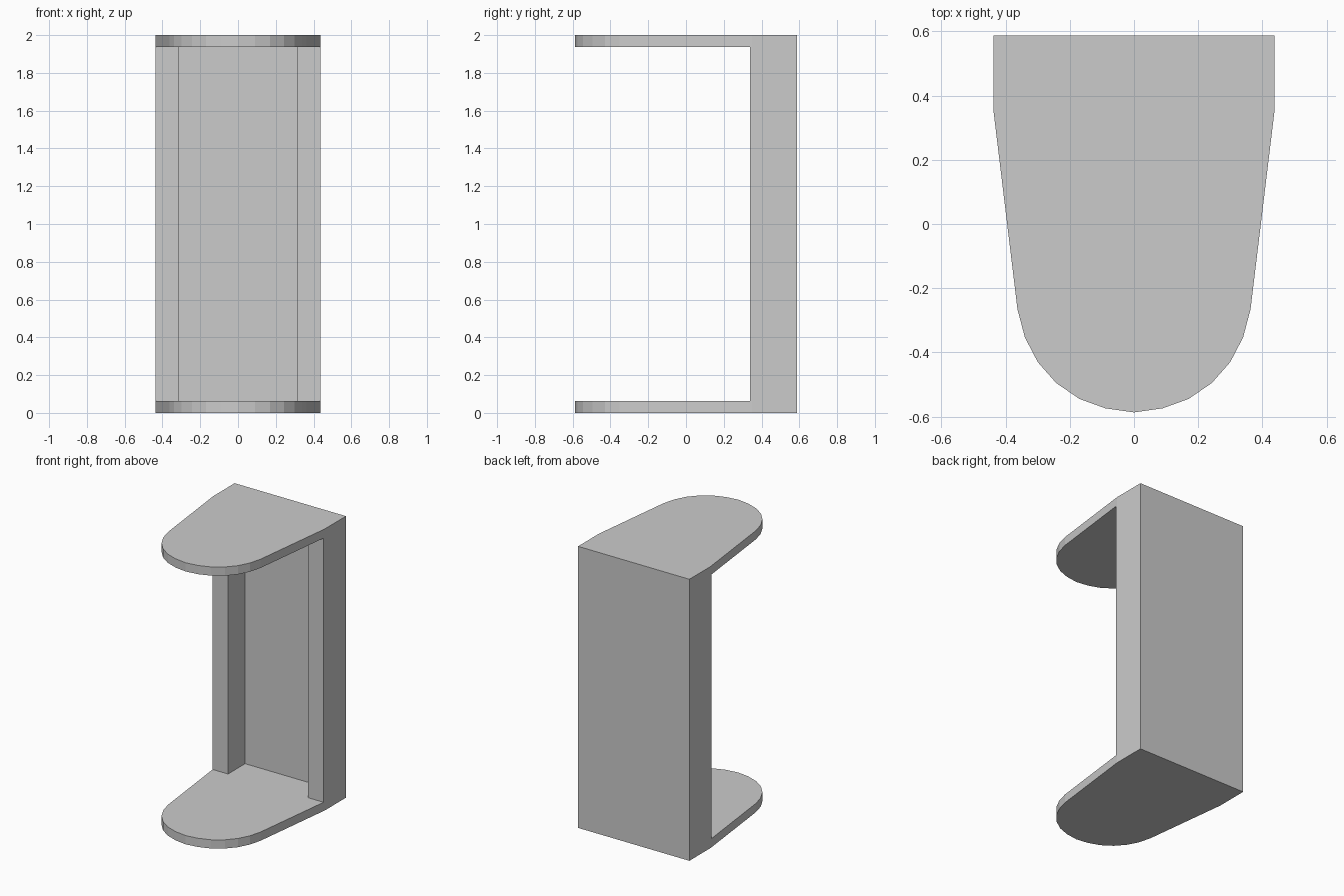
import bpy, bmesh

if "Cube" in bpy.data.objects:
    bpy.data.objects.remove(bpy.data.objects["Cube"])


def prism(name, outline, z0, z1):
    """Extrude a closed XY outline between two heights."""
    bm = bmesh.new()
    face = bm.faces.new([bm.verts.new((x, y, z0)) for x, y in outline])
    ext = bmesh.ops.extrude_face_region(bm, geom=[face])
    verts = [v for v in ext["geom"] if isinstance(v, bmesh.types.BMVert)]
    bmesh.ops.translate(bm, verts=verts, vec=(0, 0, z1 - z0))
    bmesh.ops.recalc_face_normals(bm, faces=bm.faces)
    mesh = bpy.data.meshes.new(name)
    bm.to_mesh(mesh)
    bm.free()
    obj = bpy.data.objects.new(name, mesh)
    bpy.context.collection.objects.link(obj)
    return obj


def mirrored(half):
    """Complete a right-hand half outline across x = 0."""
    return half + [(-x, y) for x, y in reversed(half) if x > 0]


# Rounded, tapered body outline from front tip to back corner
body_half = [(0, -0.587), (0.09, -0.574), (0.17, -0.545), (0.243, -0.495),
             (0.30, -0.43), (0.34, -0.353), (0.363, -0.266),
             (0.4375, 0.35), (0.4375, 0.587)]
bracket = prism("bracket_body", mirrored(body_half), 0, 2)

# T-shaped opening: open front between the plates, plus the channel in the back
cut_half = [(0.6, -0.8), (0.6, 0.338), (0.315, 0.338), (0.315, 0.53)]
cutter = prism("opening_cutter", mirrored(cut_half), 0.062, 1.938)
cutter.hide_render = True

mod = bracket.modifiers.new("opening", 'BOOLEAN')
mod.operation = 'DIFFERENCE'
mod.solver = 'EXACT'
mod.object = cutter
bpy.context.view_layer.objects.active = bracket
bpy.ops.object.modifier_apply(modifier=mod.name)
bpy.data.objects.remove(cutter)
